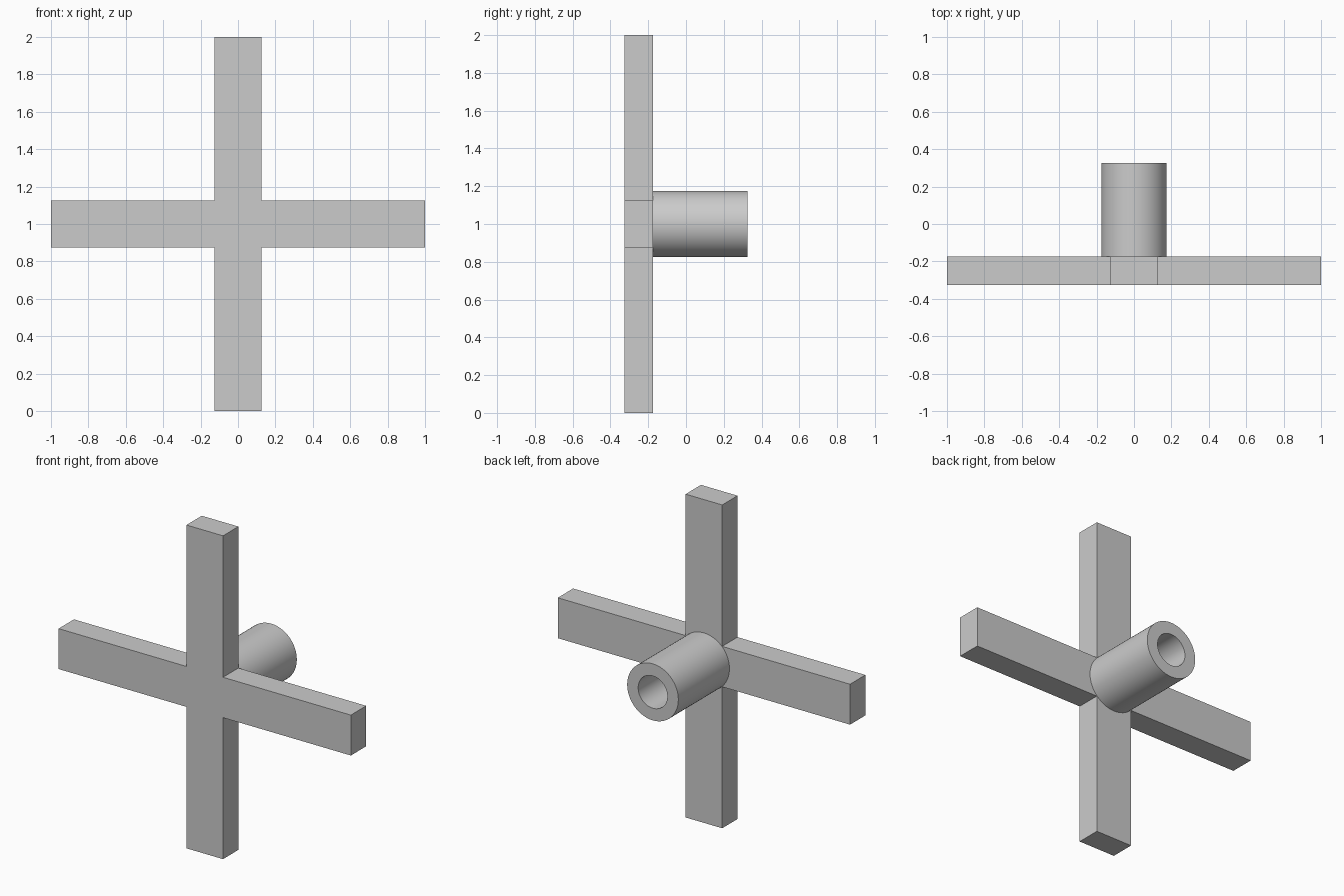
import bpy, bmesh
from math import cos, sin, pi, radians
from mathutils import Vector

cube = bpy.data.objects.get("Cube")
if cube:
    bpy.data.objects.remove(cube, do_unlink=True)

HUB_Z = 1.0
FRONT, MIDDLE, BACK = -0.325, -0.175, 0.325
SIDES = 64

grey = bpy.data.materials.new("plain_grey")
grey.use_nodes = True
grey.diffuse_color = (0.6, 0.6, 0.6, 1)
grey.node_tree.nodes["Principled BSDF"].inputs["Base Color"].default_value = (0.6, 0.6, 0.6, 1)


def finish(bm, name):
    bmesh.ops.recalc_face_normals(bm, faces=bm.faces)
    mesh = bpy.data.meshes.new(name)
    bm.to_mesh(mesh)
    bm.free()
    mesh.materials.append(grey)
    obj = bpy.data.objects.new(name, mesh)
    bpy.context.collection.objects.link(obj)
    return obj


# Four-armed cross: one plus-shaped outline, extruded backwards
half, reach = 0.125, 1.0
outline = []
for dx, dz in ((1, 0), (0, 1), (-1, 0), (0, -1)):
    along, across = Vector((dx, 0, dz)), Vector((-dz, 0, dx))
    outline += [along * reach - across * half, along * reach + across * half,
                along * half + across * half]
bm = bmesh.new()
face = bm.faces.new([bm.verts.new(p + Vector((0, FRONT, HUB_Z))) for p in outline])
grown = bmesh.ops.extrude_face_region(bm, geom=[face])
bmesh.ops.translate(bm, vec=(0, MIDDLE - FRONT, 0),
                    verts=[v for v in grown["geom"] if isinstance(v, bmesh.types.BMVert)])
finish(bm, "cross_arms")

# Hollow hub behind the cross: outer wall, rim, bore wall and bore floor
bm = bmesh.new()
rings = []
for radius, y in ((0.175, MIDDLE), (0.175, BACK), (0.1, BACK), (0.1, MIDDLE)):
    rings.append([bm.verts.new((radius * cos(2 * pi * i / SIDES), y,
                                HUB_Z + radius * sin(2 * pi * i / SIDES)))
                  for i in range(SIDES)])
for a, b in zip(rings, rings[1:] + rings[:1]):
    for i in range(SIDES):
        j = (i + 1) % SIDES
        bm.faces.new((a[i], a[j], b[j], b[i]))
hub = finish(bm, "hub_tube")

bpy.ops.object.select_all(action="DESELECT")
hub.select_set(True)
bpy.context.view_layer.objects.active = hub
bpy.ops.object.shade_smooth_by_angle(angle=radians(30))
